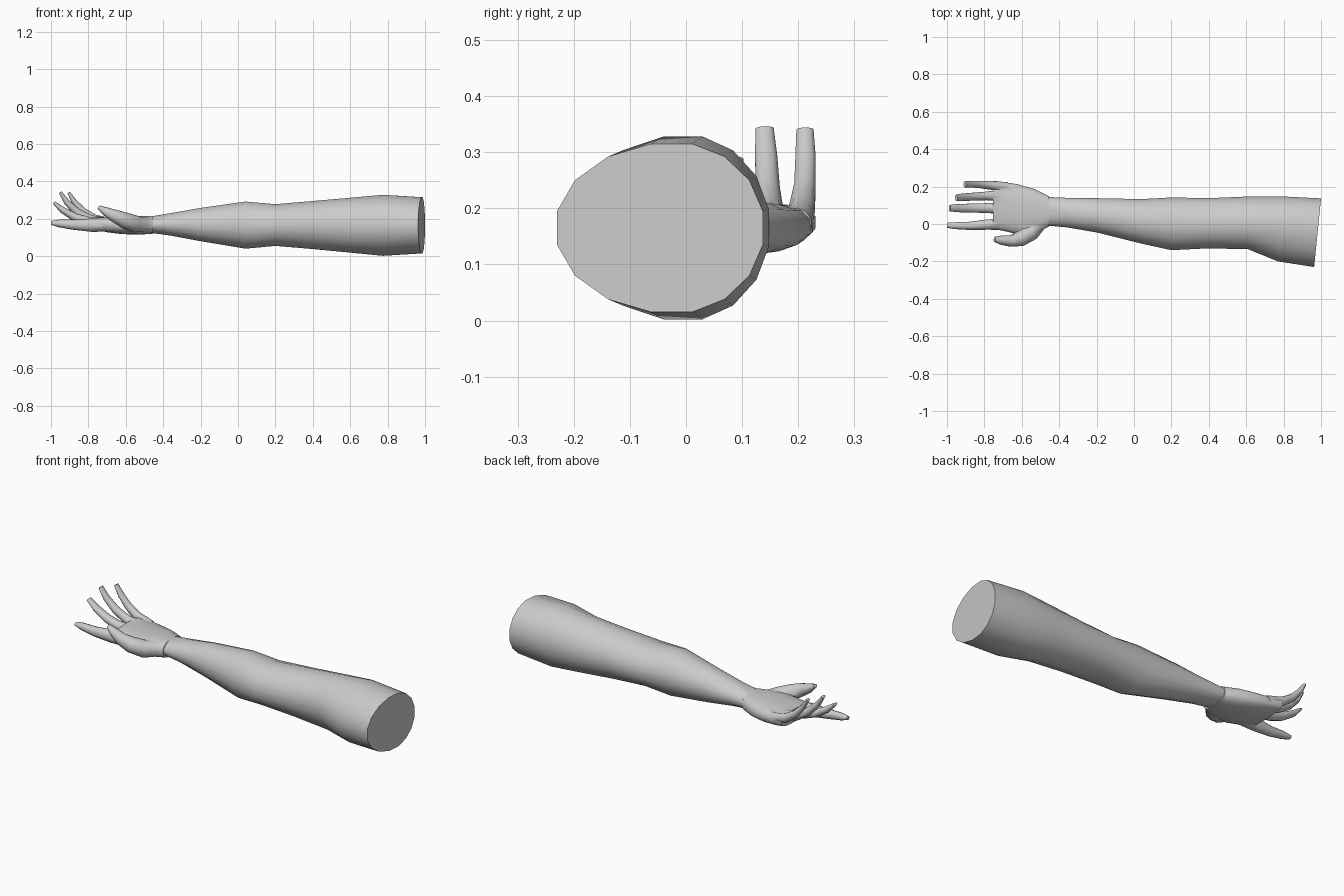
import bpy, bmesh, math
from mathutils import Vector


def loft(name, rings):
    """Skin a list of equal-length point rings and cap both ends."""
    bm = bmesh.new()
    loops = [[bm.verts.new(p) for p in ring] for ring in rings]
    n = len(loops[0])
    for a, b in zip(loops, loops[1:]):
        for i in range(n):
            j = (i + 1) % n
            bm.faces.new((a[i], a[j], b[j], b[i]))
    bm.faces.new(loops[0])
    bm.faces.new(loops[-1][::-1])
    bmesh.ops.recalc_face_normals(bm, faces=bm.faces)
    mesh = bpy.data.meshes.new(name)
    bm.to_mesh(mesh)
    bm.free()
    obj = bpy.data.objects.new(name, mesh)
    bpy.context.collection.objects.link(obj)
    return obj


def egg(x, y0, y1, z0, z1, yc, power=1.0, tilt=0.0, n=16):
    """Cross-section in the YZ plane, widest at yc; tilt leans it along x."""
    pts = []
    for i in range(n):
        a = 2 * math.pi * (i + 0.5) / n
        c, s = math.cos(a), math.sin(a)
        c = math.copysign(abs(c) ** power, c) / math.cos(math.pi / n) ** power
        s = math.copysign(abs(s) ** power, s) / math.cos(math.pi / n) ** power
        y = yc + c * (y1 - yc if c > 0 else yc - y0)
        z = (z0 + z1) / 2 + s * (z1 - z0) / 2
        pts.append((x + tilt * (y - y1), y, z))
    return pts


def digit(name, path, n=10):
    """Tapered finger along a path of (x, y, z, half width, half thickness)."""
    pts = [Vector(p[:3]) for p in path]
    rings = []
    for i, p in enumerate(path):
        t = (pts[min(i + 1, len(pts) - 1)] - pts[max(i - 1, 0)]).normalized()
        up = t.cross(Vector((0, 1, 0))).normalized()
        side = up.cross(t).normalized()
        ring = []
        for k in range(n):
            a = 2 * math.pi * (k + 0.5) / n
            ring.append(pts[i] + side * math.cos(a) * p[3] + up * math.sin(a) * p[4])
        rings.append(ring)
    return loft(name, rings)


# Upper arm, elbow and forearm
arm = loft("arm", [
    egg(1.0, -0.23, 0.137, 0.015, 0.315, -0.02, tilt=0.1),
    egg(0.78, -0.20, 0.148, 0.002, 0.328, 0.0, tilt=0.03),
    egg(0.61, -0.135, 0.147, 0.018, 0.313, 0.0),
    egg(0.40, -0.13, 0.138, 0.038, 0.295, 0.0),
    egg(0.20, -0.14, 0.142, 0.055, 0.278, 0.0),
    egg(0.04, -0.105, 0.133, 0.04, 0.292, 0.01),
    egg(-0.20, -0.045, 0.138, 0.08, 0.258, 0.045),
    egg(-0.36, -0.018, 0.14, 0.11, 0.23, 0.06),
    egg(-0.47, -0.008, 0.145, 0.125, 0.212, 0.068),
])

# Palm, starting with a small step at the wrist
palm = loft("palm", [
    egg(-0.455, -0.014, 0.149, 0.12, 0.213, 0.068, 0.75),
    egg(-0.53, -0.048, 0.186, 0.115, 0.215, 0.07, 0.75),
    egg(-0.62, -0.055, 0.212, 0.118, 0.212, 0.08, 0.75),
    egg(-0.70, -0.036, 0.225, 0.128, 0.21, 0.09, 0.75),
    egg(-0.755, -0.028, 0.231, 0.14, 0.21, 0.10, 0.75),
])

# Fingers and thumb
digits = [
    digit("index_finger", [
        (-0.68, 0.0, 0.166, 0.034, 0.034), (-0.78, -0.003, 0.166, 0.029, 0.036),
        (-0.88, -0.010, 0.168, 0.023, 0.027), (-0.96, -0.009, 0.175, 0.019, 0.02),
        (-1.0, -0.007, 0.178, 0.014, 0.01)]),
    digit("middle_finger", [
        (-0.68, 0.085, 0.172, 0.034, 0.03), (-0.80, 0.085, 0.185, 0.027, 0.026),
        (-0.87, 0.085, 0.207, 0.025, 0.022), (-0.94, 0.085, 0.248, 0.023, 0.017),
        (-0.985, 0.085, 0.287, 0.018, 0.008)]),
    digit("ring_finger", [
        (-0.68, 0.152, 0.172, 0.034, 0.03), (-0.79, 0.150, 0.195, 0.024, 0.025),
        (-0.86, 0.146, 0.235, 0.022, 0.021), (-0.915, 0.143, 0.288, 0.021, 0.016),
        (-0.95, 0.140, 0.342, 0.017, 0.008)]),
    digit("little_finger", [
        (-0.68, 0.198, 0.172, 0.027, 0.03), (-0.77, 0.207, 0.20, 0.024, 0.024),
        (-0.83, 0.212, 0.24, 0.020, 0.02), (-0.875, 0.213, 0.29, 0.019, 0.015),
        (-0.905, 0.212, 0.34, 0.016, 0.008)]),
    digit("thumb", [
        (-0.48, 0.02, 0.162, 0.03, 0.035), (-0.55, -0.045, 0.172, 0.045, 0.046),
        (-0.61, -0.080, 0.194, 0.042, 0.042), (-0.66, -0.092, 0.216, 0.031, 0.034),
        (-0.71, -0.086, 0.240, 0.025, 0.023), (-0.745, -0.082, 0.262, 0.014, 0.01)]),
]

# Merge everything into one continuous skin
for part in [palm] + digits:
    mod = arm.modifiers.new("merge_" + part.name, 'BOOLEAN')
    mod.operation = 'UNION'
    mod.solver = 'EXACT'
    mod.object = part
bpy.context.view_layer.objects.active = arm
arm.select_set(True)
for mod in list(arm.modifiers):
    bpy.ops.object.modifier_apply(modifier=mod.name)
for part in [palm] + digits:
    bpy.data.objects.remove(part)
bpy.ops.object.shade_smooth_by_angle(angle=math.radians(50))
